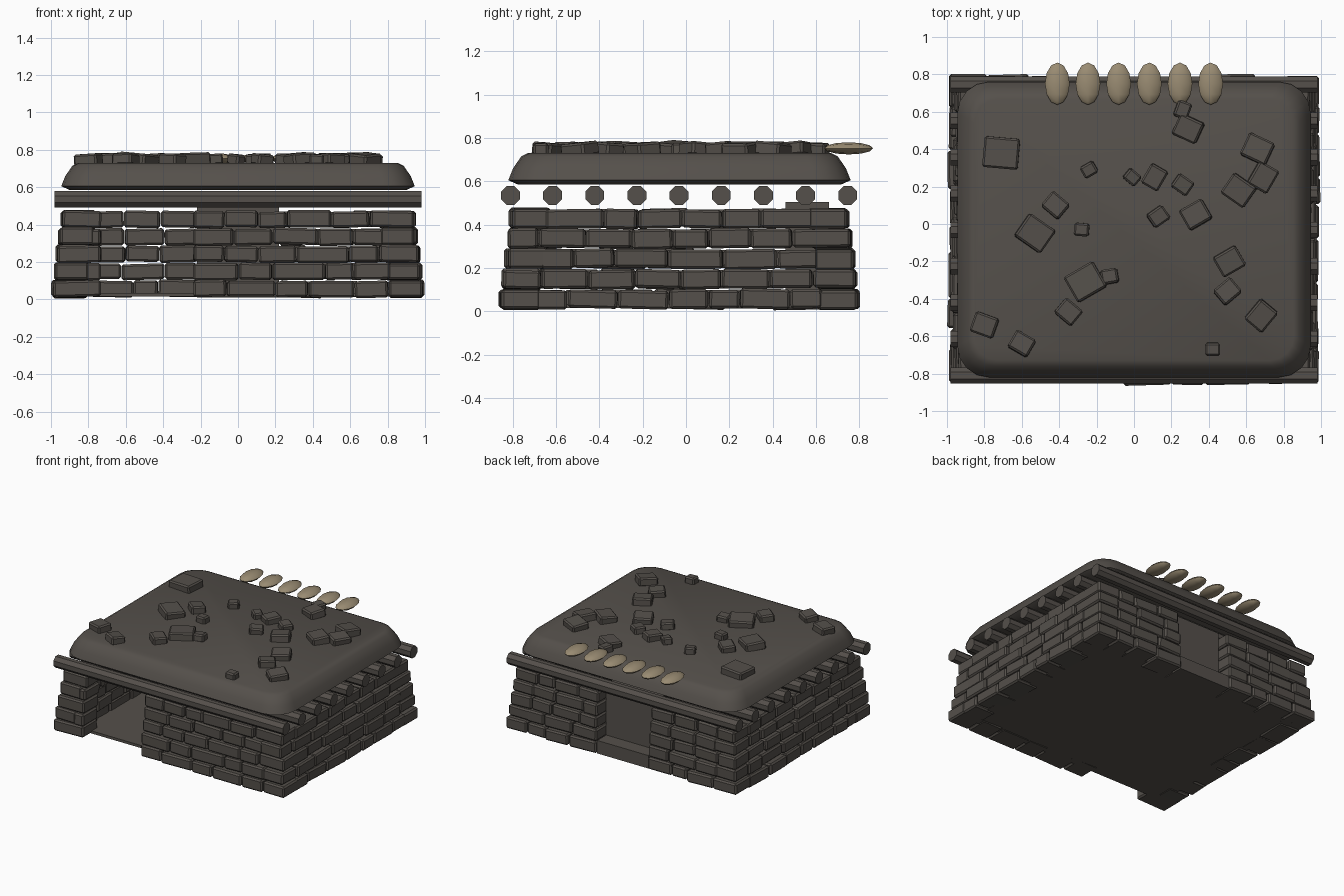
import bpy, bmesh, math, random
from mathutils import Matrix, Vector, Euler

random.seed(7)
if "Cube" in bpy.data.objects:
    bpy.data.objects.remove(bpy.data.objects["Cube"])

CY = -0.03          # centre line of the building in y
COURSES = 5


def material(name, rgb):
    m = bpy.data.materials.new(name)
    m.use_nodes = True
    color = (*rgb, 1)
    m.diffuse_color = color
    bsdf = m.node_tree.nodes["Principled BSDF"]
    bsdf.inputs["Base Color"].default_value = color
    bsdf.inputs["Roughness"].default_value = 0.9
    return m


STONE = material("dark stone", (0.09, 0.08, 0.07))
SACK = material("tan sackcloth", (0.32, 0.26, 0.17))


def finish(name, bm, mat, bevel=0):
    bmesh.ops.recalc_face_normals(bm, faces=bm.faces)
    mesh = bpy.data.meshes.new(name)
    bm.to_mesh(mesh)
    bm.free()
    mesh.materials.append(mat)
    ob = bpy.data.objects.new(name, mesh)
    bpy.context.collection.objects.link(ob)
    if bevel:
        mod = ob.modifiers.new("chamfer", "BEVEL")
        mod.width = bevel
        mod.segments = 1
    return ob


def block(bm, centre, size, rot=(0, 0, 0)):
    """Add one box to a mesh under construction."""
    mat = Matrix.LocRotScale(Vector(centre), Euler(rot), Vector(size))
    bmesh.ops.create_cube(bm, size=1, matrix=mat)


def box(name, low, high):
    bm = bmesh.new()
    block(bm, [(a + b) / 2 for a, b in zip(low, high)],
          [b - a for a, b in zip(low, high)])
    return finish(name, bm, STONE)


def split(start, end):
    """Cut a run of wall into stones of uneven length."""
    n = max(1, round((end - start) / 0.2))
    weights = [random.uniform(0.65, 1.35) for _ in range(n)]
    pos = start
    for w in weights:
        step = (end - start) * w / sum(weights)
        yield pos + step / 2, step
        pos += step


def wall(name, along_x, side, opening=None):
    """Five leaning courses of rough blocks, with an optional opening."""
    bm = bmesh.new()
    depth = 0.18
    for i in range(COURSES):
        half_x, half_y = 0.99 - 0.012 * i, 0.825 - 0.011 * i
        run, out = (half_x, half_y) if along_x else (half_y, half_x)
        # corners interlock on alternate courses
        if (i % 2 == 0) != along_x:
            run -= depth * 0.9
        spans = [(-run, run)]
        if opening:
            spans = [(-run, opening[0]), (opening[1], run)]
        for a, b in spans:
            for centre, length in split(a, b):
                offset = side * (out - depth / 2 + random.uniform(-0.012, 0.008))
                z = 0.056 + 0.093 * i + random.uniform(-0.003, 0.004)
                tilt = random.uniform(-0.03, 0.03)
                turn = random.uniform(-0.03, 0.03)
                size = length - 0.005, random.uniform(0.083, 0.094)
                if along_x:
                    block(bm, (centre, CY + offset, z),
                          (size[0], depth, size[1]), (0, tilt, turn))
                else:
                    block(bm, (offset, CY + centre, z),
                          (depth, size[0], size[1]), (tilt, 0, turn))
    return finish(name, bm, STONE, 0.011)


wall("front_wall", True, -1, (-0.73, -0.24))
wall("back_wall", True, 1, (-0.22, 0.22))
wall("left_wall", False, 1)
wall("right_wall", False, -1)

# floor slab, blocked rear window and its ledge
box("floor", (-0.88, -0.74, 0.015), (0.88, 0.68, 0.035))
box("rear_panel", (-0.22, 0.46, 0.02), (0.22, 0.66, 0.505))
box("rear_ledge", (-0.22, 0.6, 0.01), (0.22, 0.77, 0.11))

# roof logs
for i in range(9):
    bm = bmesh.new()
    spin = Matrix.Rotation(math.pi / 2, 4, "Y") @ Matrix.Rotation(math.pi / 8, 4, "Z")
    bmesh.ops.create_cone(bm, cap_ends=True, segments=8, radius1=0.047,
                          radius2=0.047, depth=1.96,
                          matrix=Matrix.Translation((0, 0.1945 * i - 0.81, 0.535)) @ spin)
    finish(f"roof_log_{i + 1}", bm, STONE)


def rounded_ring(bm, inset, z, radius, steps=4):
    """Rounded rectangle of vertices at one height."""
    hx, hy = 0.945 - inset - radius, 0.79 - inset - radius
    verts = []
    for q, (sx, sy) in enumerate([(1, 1), (-1, 1), (-1, -1), (1, -1)]):
        for k in range(steps + 1):
            a = math.pi / 2 * (q + k / steps)
            verts.append(bm.verts.new((sx * hx + radius * math.cos(a),
                                       CY + sy * hy + radius * math.sin(a), z)))
    return verts


# earth roof slab lofted from rounded rings
bm = bmesh.new()
rings = [rounded_ring(bm, *r) for r in
         [(0.045, 0.585, 0.13), (0, 0.605, 0.17), (0.022, 0.66, 0.16),
          (0.06, 0.715, 0.14), (0.09, 0.73, 0.13)]]
for low, high in zip(rings, rings[1:]):
    for j in range(len(low)):
        k = (j + 1) % len(low)
        bm.faces.new((low[j], low[k], high[k], high[j]))
bm.faces.new(rings[0][::-1])
bm.faces.new(rings[-1])
roof = finish("earth_roof", bm, STONE)

# loose rocks: x, y, size in hundredths and turn in degrees
ROCKS = [
    (-71, 38, 19, -5), (-24, 29, 8, 30), (-42, 10, 12, -40), (-53, -5, 17, -35),
    (-28, -3, 8, -5), (-1, 25, 8, -40), (11, 25, 12, 60), (26, 61, 9, 70),
    (29, 51, 14, -25), (26, 21, 10, -35), (13, 4, 10, 35), (33, 5, 14, 30),
    (66, 40, 15, -25), (69, 25, 14, 60), (56, 18, 15, -35), (51, -20, 14, 30),
    (50, -36, 12, 40), (68, -49, 14, 50), (42, -67, 8, 0), (-26, -31, 18, 30),
    (-13, -28, 9, 10), (-35, -47, 12, -40), (-80, -54, 13, -20), (-60, -64, 12, -30)]
bm = bmesh.new()
for x, y, s, turn in ROCKS:
    s /= 100
    tilt = [random.uniform(-0.1, 0.1) for _ in range(2)]
    block(bm, (x / 100, y / 100, 0.747), (s, s * 0.87, 0.05 + s * 0.1),
          (*tilt, math.radians(turn)))
finish("roof_rocks", bm, STONE, 0.01)

# row of sandbags on the rear edge
bags = []
for i in range(6):
    bm = bmesh.new()
    shape = Matrix.LocRotScale(Vector((0.164 * i - 0.41, 0.75, 0.752)), None,
                               Vector((0.066, 0.113, 0.028)))
    bmesh.ops.create_uvsphere(bm, u_segments=8, v_segments=6, radius=1,
                              matrix=shape @ Matrix.Rotation(math.pi / 2, 4, "X"))
    bags.append(finish(f"sandbag_{i + 1}", bm, SACK))

# smooth the soft shapes only
bpy.ops.object.select_all(action="DESELECT")
for ob in bags + [roof]:
    ob.select_set(True)
bpy.context.view_layer.objects.active = roof
bpy.ops.object.shade_smooth_by_angle(angle=math.radians(40))
